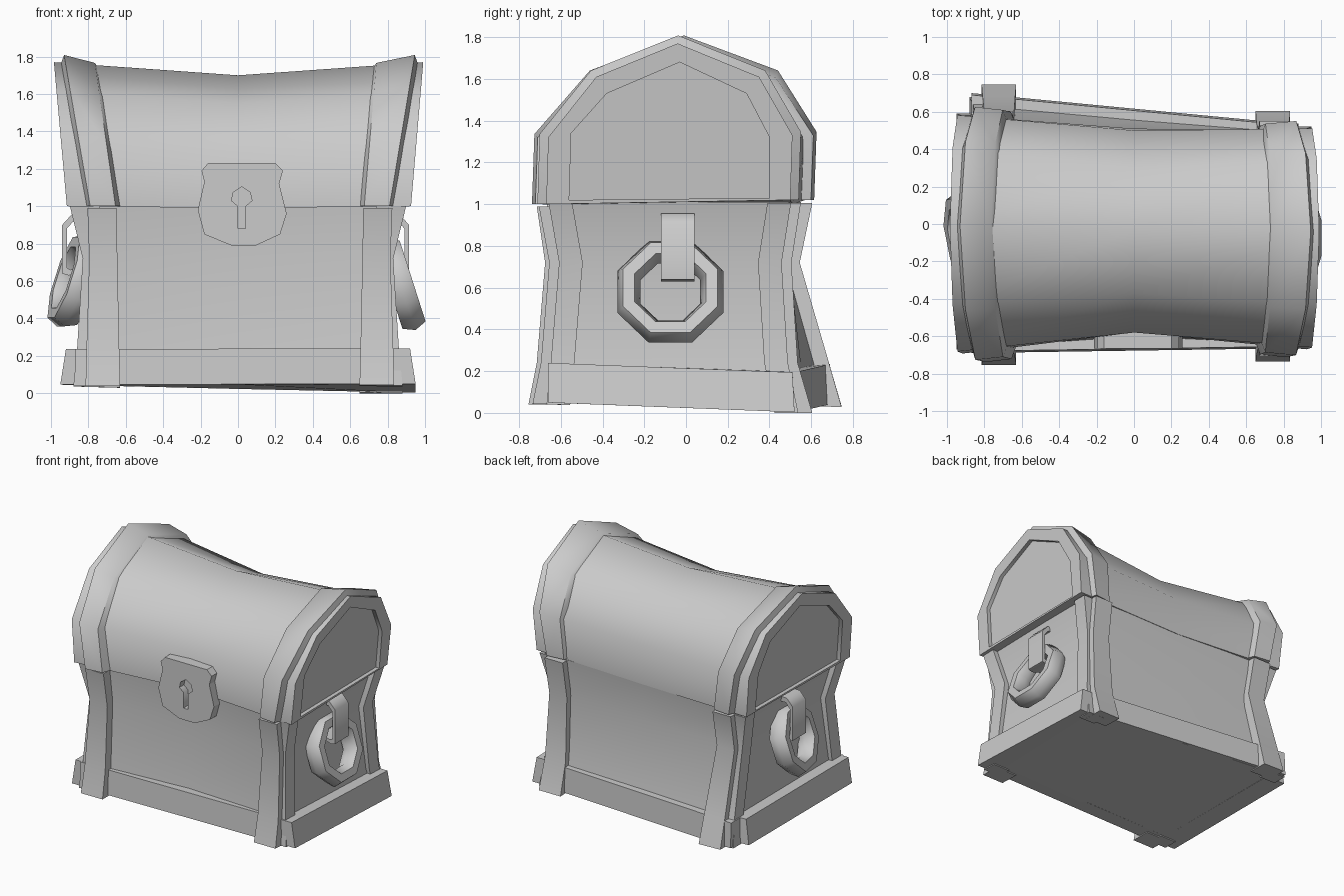
import bpy, bmesh, math
from mathutils import Matrix

cube = bpy.data.objects.get("Cube")
if cube:
    bpy.data.objects.remove(cube)

grey = bpy.data.materials.new("plain_grey")
grey.use_nodes = True
grey.diffuse_color = (0.6, 0.6, 0.6, 1)
grey.node_tree.nodes["Principled BSDF"].inputs["Base Color"].default_value = (0.6, 0.6, 0.6, 1)


def finish(obj, angle=50):
    obj.data.materials.clear()
    obj.data.materials.append(grey)
    bpy.ops.object.select_all(action='DESELECT')
    obj.select_set(True)
    bpy.context.view_layer.objects.active = obj
    bpy.ops.object.shade_smooth_by_angle(angle=math.radians(angle))


def loft(name, rings, angle=50):
    """Skin a row of closed rings and cap both ends."""
    bm = bmesh.new()
    rows = [[bm.verts.new(p) for p in ring] for ring in rings]
    n = len(rows[0])
    for a, b in zip(rows, rows[1:]):
        for i in range(n):
            j = (i + 1) % n
            bm.faces.new((a[i], a[j], b[j], b[i]))
    bm.faces.new(rows[0])
    bm.faces.new(rows[-1])
    bmesh.ops.recalc_face_normals(bm, faces=bm.faces)
    mesh = bpy.data.meshes.new(name)
    bm.to_mesh(mesh)
    bm.free()
    obj = bpy.data.objects.new(name, mesh)
    bpy.context.collection.objects.link(obj)
    finish(obj, angle)
    return obj


def rect(x0, x1, y0, y1, z):
    """Ring in a level plane; z may be a function of x and y."""
    f = z if callable(z) else lambda x, y: z
    return [(x, y, f(x, y)) for x, y in ((x0, y0), (x1, y0), (x1, y1), (x0, y1))]


def ground(x, y):
    """Slightly twisted underside, lowest at the back left corner."""
    return 0.035 - 0.012 * x - 0.02 * y - 0.02 * x * y


SIDES = ((1, "left"), (-1, "right"))

# Lid profiles, front to back
END = [(-.67, 1), (-.66, 1.32), (-.43, 1.61), (-.04, 1.77), (.35, 1.61), (.51, 1.33), (.50, 1.02)]
MIDDLE = [(-.58, .99), (-.58, 1.29), (-.37, 1.55), (-.03, 1.70), (.30, 1.55), (.50, 1.3), (.51, 1.0)]
PANEL = [(-.56, 1.02), (-.55, 1.34), (-.38, 1.53), (-.03, 1.68), (.29, 1.53), (.40, 1.32), (.40, 1.03)]


def skew(y, s):
    """The -x end of the chest is a little deeper."""
    return y if s > 0 else (y + 0.075) * 1.08 - 0.05


def lid_ring(profile, s, inset=0.0):
    foot, flare = (.925, .085) if s > 0 else (.915, .09)
    return [(s * (foot + flare * (z - 1) - inset), skew(y, s), z) for y, z in profile]


# Lid with recessed end panels
loft("lid", [lid_ring(PANEL, -1, .03), lid_ring(PANEL, -1), lid_ring(END, -1),
             [(0, y, z) for y, z in MIDDLE],
             lid_ring(END, 1), lid_ring(PANEL, 1), lid_ring(PANEL, 1, .03)])

# Raised bands over the lid, sloping up toward the ends
for s, side in SIDES:
    rings = []
    for y, z in END:
        h = (z - 1) / 0.77

        def at(x, ky, kz):
            return (s * x, skew(-.07 + (y + .07) * ky, s), 1 + (z - 1) * kz)

        if s > 0:
            inner, outer = 0.665 + 0.065 * h, 0.81 + 0.135 * h
        else:
            inner, outer = 0.645 + 0.11 * h, 0.79 + 0.14 * h
        rings.append([at(inner - .02, .92, .94), at(inner + .01, 1.045, .995),
                      at(outer, 1.07, 1.05), at(outer + .03, .92, .94)])
    loft("lid_band_" + side, rings)

# Waisted body: height, half width, front and back at each end, front and back in the middle
BODY = [(ground, .86, -.66, .53, -.68, .67, -.62, .60),
        (.24, .83, -.64, .48, -.66, .63, -.60, .55),
        (.72, .79, -.60, .45, -.62, .49, -.56, .495),
        (1.01, .86, -.65, .495, -.66, .55, -.575, .508)]
rings = []
for z, w, fl, bl, fr, br, fm, bm_mid in BODY:
    pts = [(-w, fr), (0, fm), (w, fl), (w, bl), (0, bm_mid), (-w, br)]
    rings.append([(x, y, z(x, y) if callable(z) else z) for x, y in pts])
loft("body", rings)

# Corner posts on front and back, and trim strips on the ends
POST_X = [(.65, .835), (.655, .83), (.665, .815), (.67, .825)]
TRIM_X = [.88, .86, .83, .90]
for s, side in SIDES:
    shift = 0 if s > 0 else .02
    for back in (0, 1):
        where = ("back_" if back else "front_") + side
        d = 1 if back else -1
        post, trim = [], []
        for k, row in enumerate(BODY):
            edge = row[(2 if s > 0 else 4) + back]
            z = row[0]
            if callable(z):
                z = lambda x, y: max(0, ground(x, y) - .008)
            out = .075 if k == 0 else .055
            x0, x1 = POST_X[k]
            post.append(rect(s * x0 + shift, s * x1 + shift, edge - d * .08, edge + d * out,
                             z if k < 3 else .99 + .015 * back))
            trim.append(rect(s * .74, s * TRIM_X[k], edge - d * .105, edge + d * .008,
                             z if k < 3 else 1.005))
        loft("post_" + where, post, 35)
        loft("end_trim_" + where, trim, 35)

# Base boards around the foot
for s, side in SIDES:
    y0, y1 = (-.66, .52) if s > 0 else (-.67, .59)
    loft("base_board_" + side, [rect(s * .78, s * .95, y0, y1, ground),
                                rect(s * .78, s * .92, y0, y1 - .01, lambda x, y: ground(x, y) + .19)])
for name, d, yl, yr in (("front", -1, -.665, -.69), ("back", 1, .54, .70)):
    rings = []
    for lift, shrink in ((0, 0), (.19, .01)):
        pts = [(-.87, yr - d * shrink), (.80, yl - d * shrink), (.80, yl - d * .12), (-.87, yr - d * .12)]
        rings.append([(x, y, ground(x, y) + lift) for x, y in pts])
    loft("base_board_" + name, rings)

# Lock plate with a cut keyhole
PLATE = [(-.16, 1.23), (.20, 1.23), (.24, 1.19), (.22, 1.12), (.26, .96), (.225, .85),
         (.095, .79), (-.035, .79), (-.18, .85), (-.215, .98), (-.18, 1.13), (-.195, 1.19)]
KEYHOLE = [(0, .88), (.04, .88), (.04, 1.0), (.075, 1.03), (.065, 1.075), (.02, 1.105),
           (-.025, 1.075), (-.035, 1.03), (0, 1.0)]
plate = loft("lock_plate", [[(x, y, z) for x, z in PLATE] for y in (-.52, -.665)], 25)
cutter = loft("keyhole_cutter", [[(x, y, z) for x, z in KEYHOLE] for y in (-.61, -.75)])
cutter.hide_render = True
cut = plate.modifiers.new("keyhole", 'BOOLEAN')
cut.operation = 'DIFFERENCE'
cut.solver = 'EXACT'
cut.object = cutter
bpy.context.view_layer.objects.active = plate
bpy.ops.object.modifier_apply(modifier=cut.name)
bpy.data.objects.remove(cutter)

# Broad ring handles hanging from curled straps
OUTER = [(.78, .96), (.865, .955), (.915, .90), (.915, .64), (.88, .63), (.78, .66)]
INNER = [(.78, .92), (.855, .92), (.89, .88), (.89, .67), (.87, .66), (.78, .69)]
for s, side in SIDES:
    shift = 0 if s > 0 else .025
    rings = [[(s * (xo + shift), -.12, zo), (s * (xo + shift), .04, zo),
              (s * (xi + shift), .04, zi), (s * (xi + shift), -.12, zi)]
             for (xo, zo), (xi, zi) in zip(OUTER, INNER)]
    loft("handle_strap_" + side, rings, 50)

    bpy.ops.mesh.primitive_torus_add(major_segments=8, minor_segments=6,
                                     major_radius=.215, minor_radius=.06)
    ring = bpy.context.object
    ring.name = "handle_ring_" + side
    yaw = 0 if s > 0 else .2
    ring.data.transform(Matrix.Translation((s * .872, -.075, .58 if s > 0 else .6))
                        @ Matrix.Rotation(yaw, 4, 'Z')
                        @ Matrix.Rotation(-s * .31, 4, 'Y')
                        @ Matrix.Rotation(math.pi / 2, 4, 'Y')
                        @ Matrix.Rotation(math.pi / 8, 4, 'Z')
                        @ Matrix.Scale(1.25, 4, (0, 0, 1)))
    finish(ring, 65)
